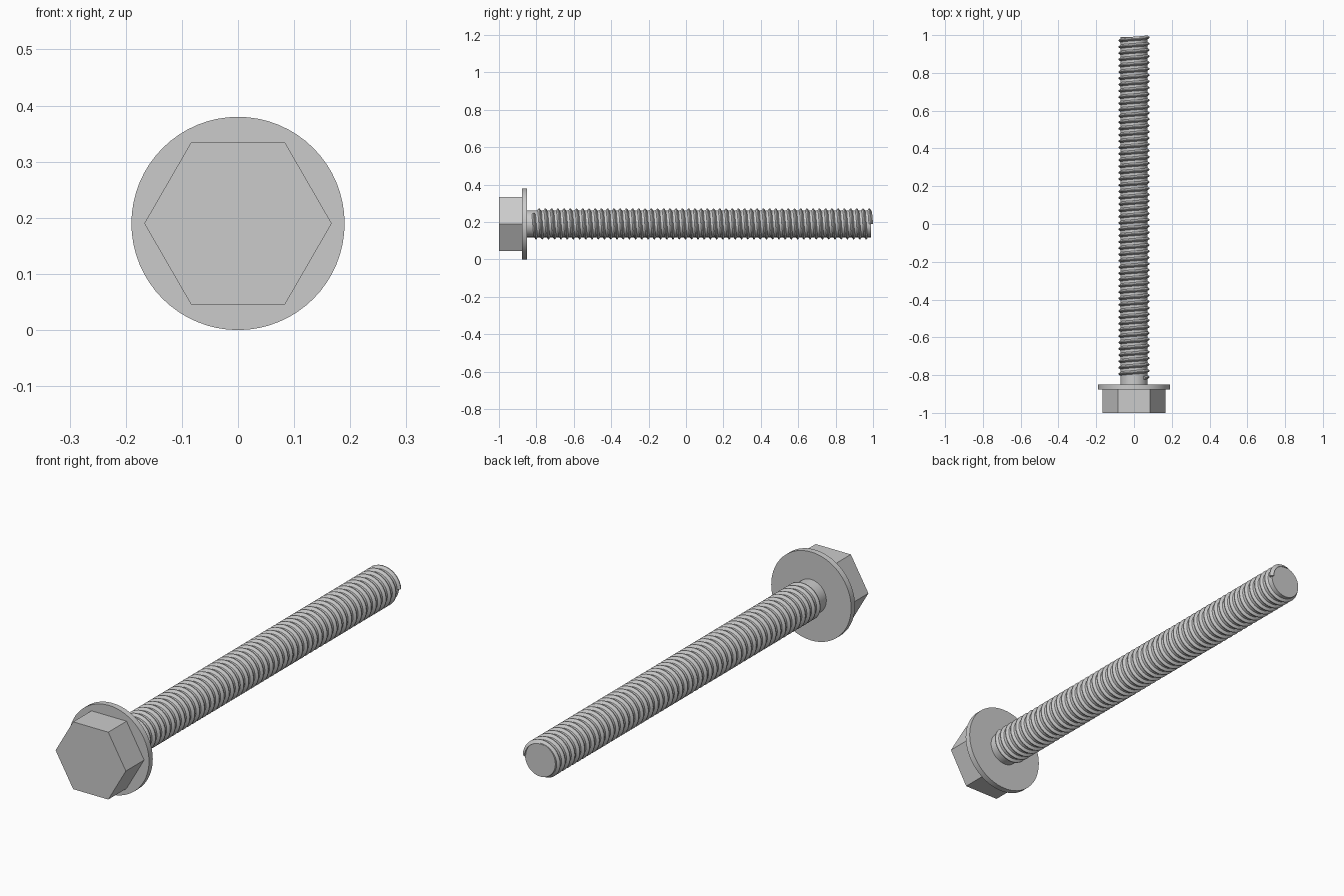
import bpy, bmesh, math

if "Cube" in bpy.data.objects:
    bpy.data.objects.remove(bpy.data.objects["Cube"])

AXIS_Z = 0.19


def finish(bm, name):
    bmesh.ops.recalc_face_normals(bm, faces=bm.faces[:])
    mesh = bpy.data.meshes.new(name)
    bm.to_mesh(mesh)
    bm.free()
    obj = bpy.data.objects.new(name, mesh)
    bpy.context.collection.objects.link(obj)
    bpy.ops.object.select_all(action='DESELECT')
    bpy.context.view_layer.objects.active = obj
    obj.select_set(True)
    bpy.ops.object.shade_smooth_by_angle(angle=math.radians(35))
    return obj


def point(bm, radius, angle, y):
    # angle runs from +z towards +x, giving a right-hand turn along +y
    return bm.verts.new((radius * math.sin(angle), y, AXIS_Z + radius * math.cos(angle)))


def prism(name, radius, sides, y0, y1, phase=0.0):
    bm = bmesh.new()
    rings = [[point(bm, radius, phase + math.tau * i / sides, y) for i in range(sides)]
             for y in (y0, y1)]
    for i in range(sides):
        j = (i + 1) % sides
        bm.faces.new((rings[0][i], rings[0][j], rings[1][j], rings[1][i]))
    bm.faces.new(rings[0])
    bm.faces.new(rings[1])
    return finish(bm, name)


def helical_thread(name, core, crest, pitch, y_start, y_end, steps=32):
    bm = bmesh.new()
    # ridge cross-section: (radius, offset along the bolt)
    profile = [(core - 0.003, -0.012), (crest, -0.002), (crest, 0.002), (core - 0.003, 0.012)]
    count = int((y_end - y_start) / pitch * steps)
    prev = None
    for k in range(count + 1):
        # the last turn finishes on the +x side
        y = y_end - (count - k) * pitch / steps
        angle = math.pi / 2 - (count - k) * math.tau / steps
        ring = [point(bm, r, angle, y + dy) for r, dy in profile]
        if prev:
            for i in range(4):
                j = (i + 1) % 4
                bm.faces.new((prev[i], prev[j], ring[j], ring[i]))
        if k in (0, count):
            bm.faces.new(ring)
        prev = ring
    return finish(bm, name)


# Hexagonal head with corners on the x axis
prism("hex_head", 0.167, 6, -1.0, -0.875, math.pi / 2)

# Round flange behind the head
prism("flange", AXIS_Z, 64, -0.876, -0.85)

# Plain core of the shank
prism("shank", 0.072, 48, -0.851, 0.99)

# Spiral thread ridge
helical_thread("thread", 0.072, 0.083, 0.0333, -0.815, 0.988)
